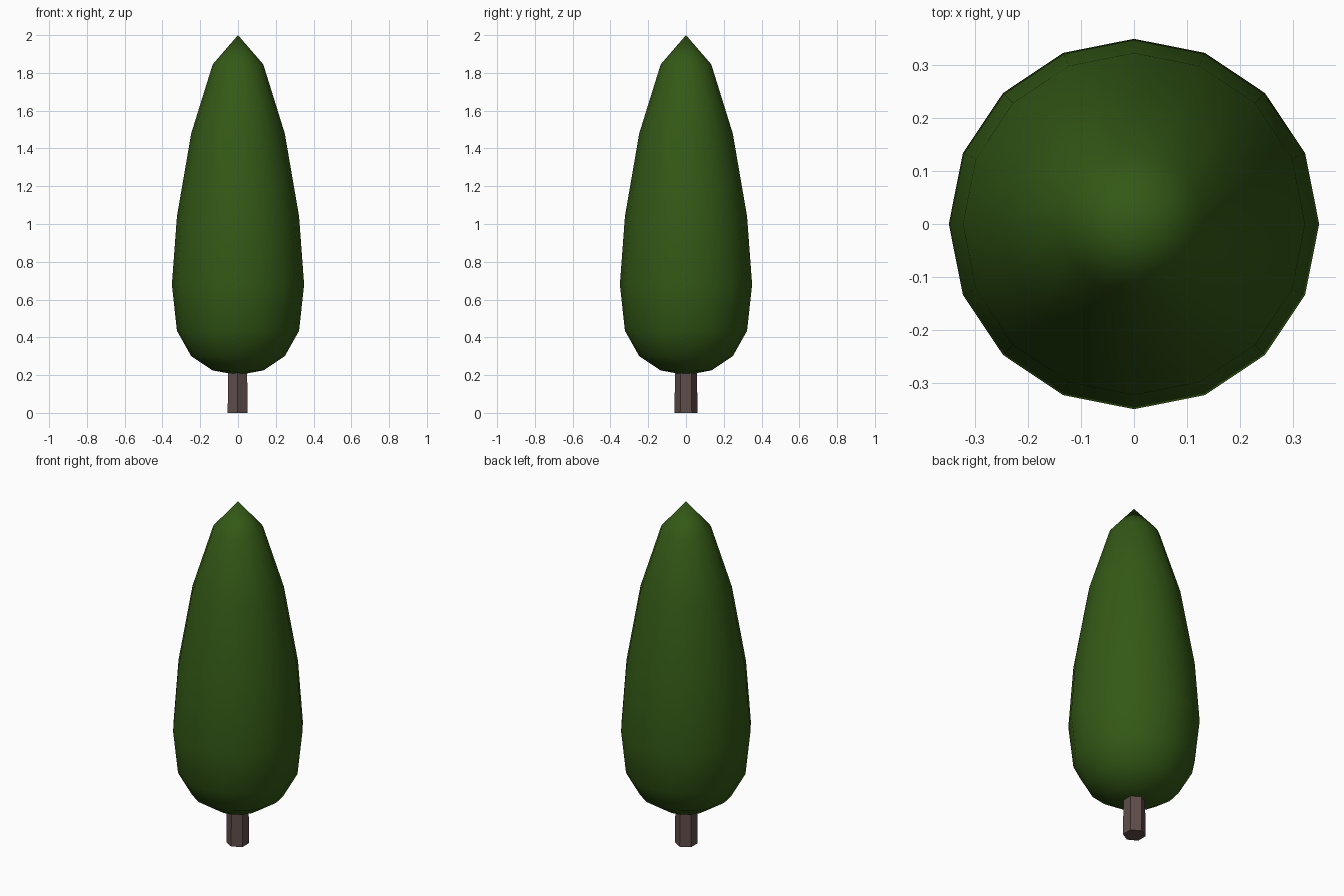
import bpy, math

if "Cube" in bpy.data.objects:
    bpy.data.objects.remove(bpy.data.objects["Cube"])


def paint(obj, name, color):
    mat = bpy.data.materials.new(name)
    mat.diffuse_color = color
    mat.use_nodes = True
    mat.node_tree.nodes["Principled BSDF"].inputs["Base Color"].default_value = mat.diffuse_color
    obj.data.materials.append(mat)


# Crown: a 16 x 8 sphere whose rings are stretched upward into a cypress shape
RADIUS = 0.35
HEIGHTS = [0.20, 0.225, 0.30, 0.435, 0.68, 1.04, 1.48, 1.845, 2.0]
bpy.ops.mesh.primitive_uv_sphere_add(segments=16, ring_count=8, radius=1)
crown = bpy.context.object
crown.name = "crown"
for v in crown.data.vertices:
    ring = round((math.pi - math.acos(max(-1, min(1, v.co.z)))) / (math.pi / 8))
    v.co = (v.co.x * RADIUS, v.co.y * RADIUS, HEIGHTS[ring])
bpy.ops.object.shade_smooth()
paint(crown, "foliage", (0.034, 0.1, 0.008, 1))

# Trunk: slightly tapered hexagonal post reaching into the crown
bpy.ops.mesh.primitive_cone_add(vertices=6, radius1=0.061, radius2=0.057,
                                depth=0.3, location=(-0.002, 0, 0.15))
trunk = bpy.context.object
trunk.name = "trunk"
paint(trunk, "bark", (0.115, 0.075, 0.07, 1))
